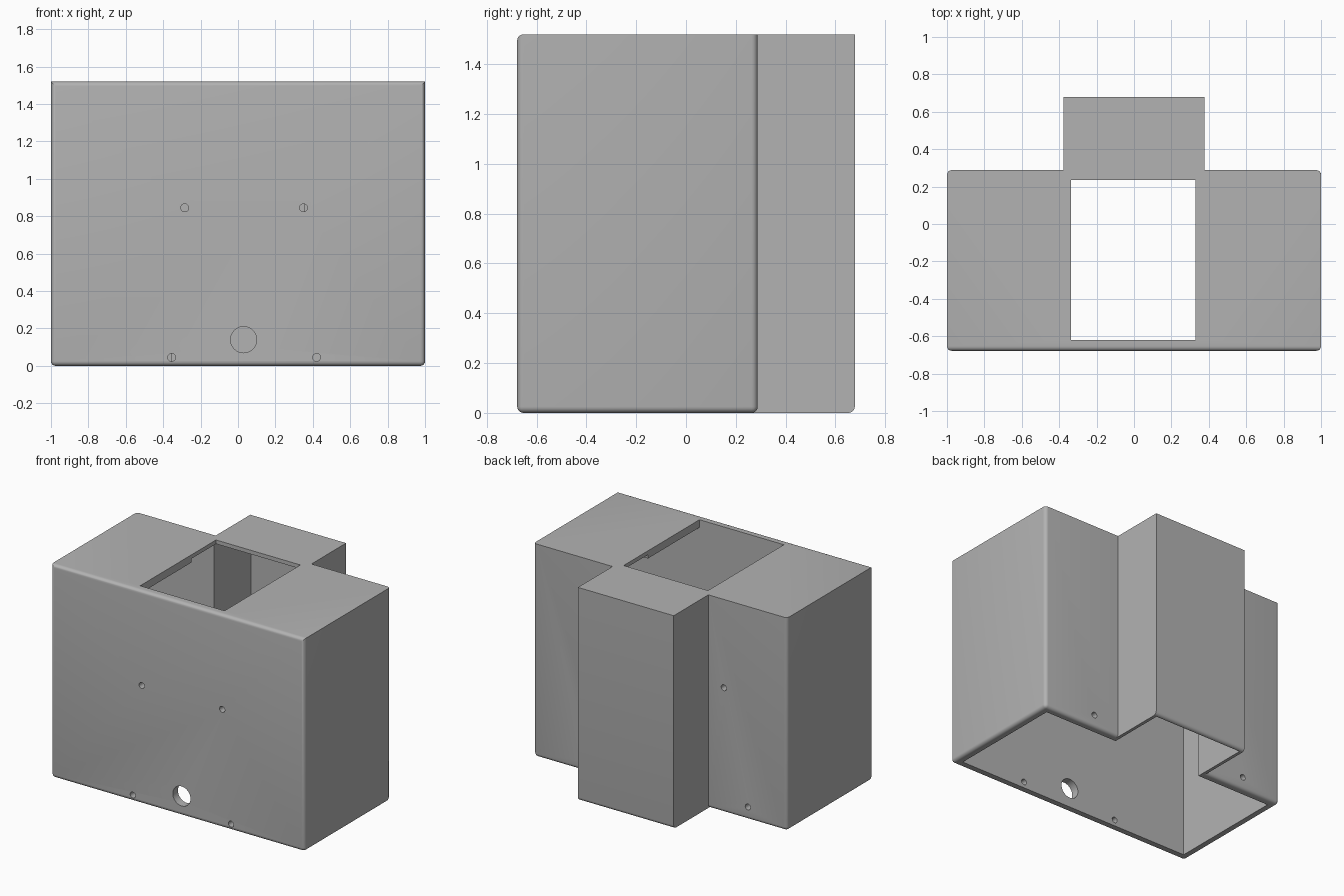
import bpy, bmesh
from mathutils import Matrix, Vector

cube = bpy.data.objects.get("Cube")
if cube:
    bpy.data.objects.remove(cube, do_unlink=True)

H = 1.52
FRONT, BACK, REAR = -0.678, 0.288, 0.678
IN_FRONT, IN_BACK = -0.62, 0.235

grey = bpy.data.materials.new("housing_grey")
grey.use_nodes = True
colour = (0.45, 0.45, 0.45, 1)
grey.diffuse_color = colour
grey.node_tree.nodes["Principled BSDF"].inputs["Base Color"].default_value = colour


def finish(name, bm):
    mesh = bpy.data.meshes.new(name)
    bmesh.ops.recalc_face_normals(bm, faces=bm.faces)
    bm.to_mesh(mesh)
    bm.free()
    mesh.materials.append(grey)
    obj = bpy.data.objects.new(name, mesh)
    bpy.context.collection.objects.link(obj)
    return obj


def box(name, x, y, z, rounded=None, radius=0.025):
    """Box from axis ranges; edges picked by the rule are rounded."""
    bm = bmesh.new()
    bmesh.ops.create_cube(bm, size=1)
    for v in bm.verts:
        v.co = [(lo + hi) / 2 + c * (hi - lo) for c, (lo, hi) in zip(v.co, (x, y, z))]
    if rounded:
        edges = [e for e in bm.edges if rounded(*((e.verts[0].co + e.verts[1].co) / 2))]
        bmesh.ops.bevel(bm, geom=edges, offset=radius, segments=5,
                        profile=0.5, affect='EDGES')
    return finish(name, bm)


def drill(name, x, y, z, r):
    """Round cutter running along y."""
    bm = bmesh.new()
    bmesh.ops.create_cone(bm, cap_ends=True, segments=32, radius1=r, radius2=r, depth=0.16,
                          matrix=Matrix.Translation(Vector((x, y, z))) @ Matrix.Rotation(1.5707963, 4, 'X'))
    return finish(name, bm)


def combine(body, tool, operation):
    mod = body.modifiers.new(tool.name, 'BOOLEAN')
    mod.operation, mod.solver, mod.object = operation, 'EXACT', tool
    bpy.context.view_layer.objects.active = body
    bpy.ops.object.modifier_apply(modifier=mod.name)
    bpy.data.objects.remove(tool, do_unlink=True)


# Main body: rounded uprights, bottom rim and front top edge
def body_edges(x, y, z):
    upright = abs(z - H / 2) < 0.1
    front_top = z > H - 0.1 and y < FRONT + 0.1
    return upright or front_top or z < 0.1


housing = box("housing", (-1, 1), (FRONT, BACK), (0, H), body_edges)

# Rear column
column = box("rear_column", (-0.378, 0.378), (0, REAR), (0, H),
             lambda x, y, z: z < 0.1 and y > REAR - 0.1)
combine(housing, column, 'UNION')

# Hollow interior, open at the bottom, with a thinner roof towards the back
cutters = [
    box("main_cavity", (-0.945, 0.945), (IN_FRONT, IN_BACK), (-0.1, H - 0.055)),
    box("roof_recess", (-0.945, 0.945), (-0.04, IN_BACK), (1, H - 0.028)),
    box("column_cavity", (-0.355, 0.355), (0, REAR - 0.025), (-0.1, H - 0.028)),
    box("top_opening", (-0.338, 0.328), (IN_FRONT, IN_BACK), (1.3, H + 0.1)),
]

# Cable hole and screw holes through the front and back walls
cutters.append(drill("cable_hole", 0.03, -0.65, 0.14, 0.07))
for x, z in ((-0.285, 0.845), (0.35, 0.845), (-0.355, 0.045), (0.42, 0.045)):
    cutters.append(drill("front_screw_hole", x, -0.65, z, 0.021))
for x, z in ((-0.5, 0.89), (-0.69, 0.09), (0.58, 0.09)):
    cutters.append(drill("back_screw_hole", x, 0.26, z, 0.021))
for cutter in cutters:
    combine(housing, cutter, 'DIFFERENCE')

bpy.ops.object.select_all(action='DESELECT')
housing.select_set(True)
bpy.context.view_layer.objects.active = housing
bpy.ops.object.shade_smooth_by_angle(angle=0.6)
